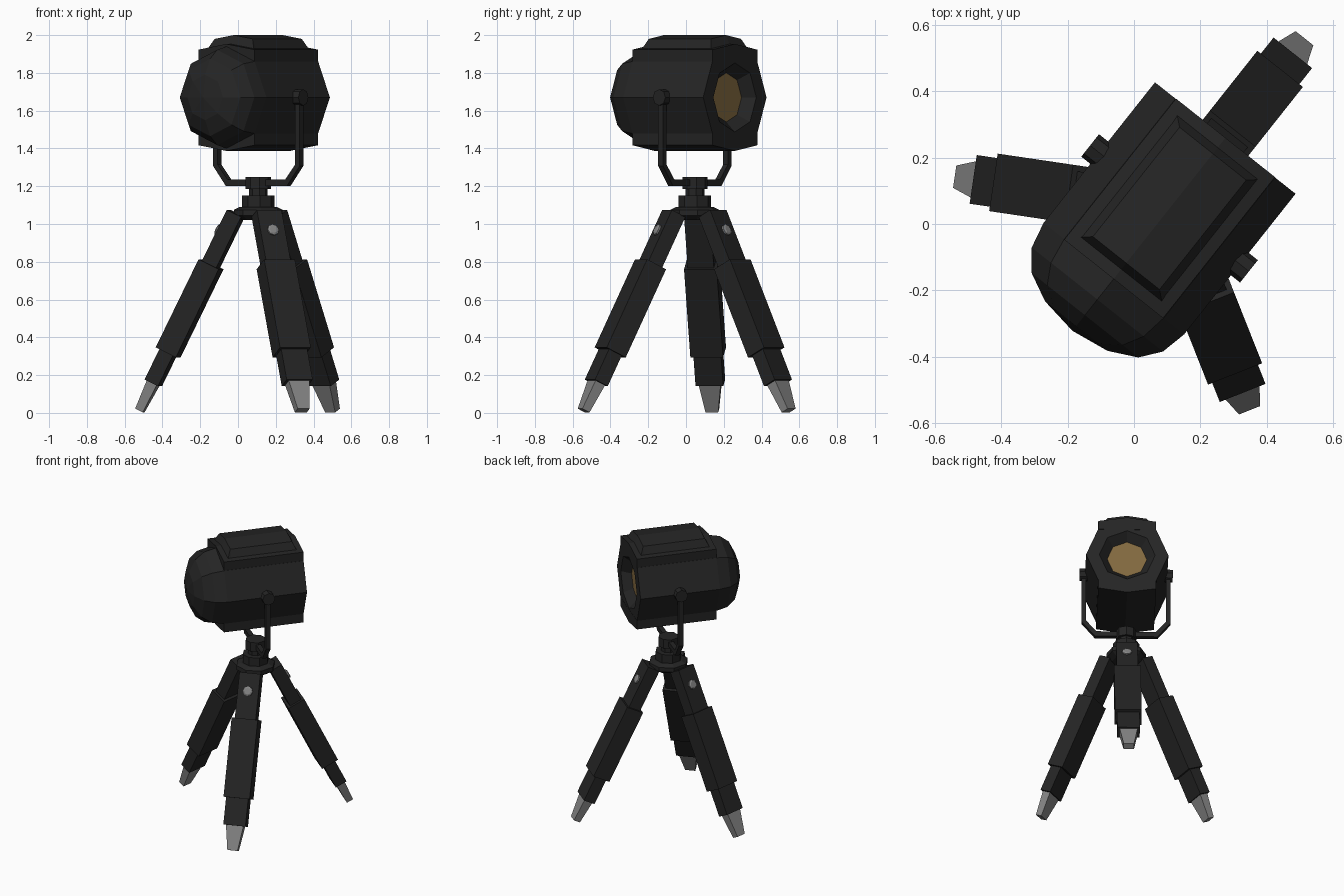
import bpy, bmesh, math
from mathutils import Matrix, Vector

cube = bpy.data.objects.get("Cube")
if cube:
    bpy.data.objects.remove(cube, do_unlink=True)


def material(name, rgb, rough=0.7):
    m = bpy.data.materials.new(name)
    m.use_nodes = True
    color = (*rgb, 1.0)
    m.diffuse_color = color
    bsdf = m.node_tree.nodes["Principled BSDF"]
    bsdf.inputs["Base Color"].default_value = color
    bsdf.inputs["Roughness"].default_value = rough
    return m


BLACK = material("matte black", (0.018, 0.018, 0.018))
METAL = material("grey metal", (0.24, 0.24, 0.24))
AMBER = material("amber lens", (0.22, 0.14, 0.05))

# The lamp axis is local +y; the whole lamp is turned on its stand
BASE = Matrix.Translation((0.107, 0.047, 0)) @ Matrix.Rotation(math.radians(-38.4), 4, 'Z')
HEAD_Z = 1.67
HEAD = BASE @ Matrix.Translation((0, 0, HEAD_Z))


def loft(name, rings, matrix=BASE, mats=(BLACK,), last_cap=0):
    """Join rings of equal point count into a capped flat-shaded solid."""
    bm = bmesh.new()
    loops = [[bm.verts.new(p) for p in ring] for ring in rings]
    n = len(loops[0])
    for a, b in zip(loops, loops[1:]):
        for i in range(n):
            j = (i + 1) % n
            bm.faces.new((a[i], a[j], b[j], b[i]))
    bm.faces.new(loops[0])
    bm.faces.new(loops[-1]).material_index = last_cap
    bmesh.ops.remove_doubles(bm, verts=bm.verts, dist=1e-5)
    bmesh.ops.recalc_face_normals(bm, faces=bm.faces)
    bm.transform(matrix)
    mesh = bpy.data.meshes.new(name)
    bm.to_mesh(mesh)
    bm.free()
    for m in mats:
        mesh.materials.append(m)
    ob = bpy.data.objects.new(name, mesh)
    bpy.context.collection.objects.link(ob)
    return ob


def circle(radius, along, axis, sides=8):
    pts = []
    for k in range(sides):
        a = math.tau * k / sides
        c, s = radius * math.cos(a), radius * math.sin(a)
        pts.append({'X': (along, c, s), 'Y': (c, along, s), 'Z': (c, s, along)}[axis])
    return pts


def rect(w, d, z):
    return [(x * w / 2, y * d / 2, z) for x, y in ((-1, -1), (1, -1), (1, 1), (-1, 1))]


def profile(points, y):
    return [(x, y, z) for x, z in points]


# Lamp housing: domed back, octagonal barrel, recessed front with lens
housing = [(-0.47, 0.002), (-0.452, 0.12), (-0.41, 0.205), (-0.35, 0.252),
           (-0.27, 0.27), (0.27, 0.27), (0.27, 0.183), (0.212, 0.13)]
loft("lamp_housing", [circle(r, y, 'Y') for y, r in housing], HEAD, (BLACK, AMBER), 1)

# Raised covers along the top and the bottom of the barrel
cover = [(-0.19, 0.191), (-0.19, 0.253), (0, 0.283), (0.19, 0.253), (0.19, 0.191)]
for name, sign in (("top_cover", 1), ("bottom_cover", -1)):
    pts = [(x, z * sign) for x, z in cover]
    loft(name, [profile(pts, y) for y in (-0.271, 0.271)], HEAD)

# Vent lid with sloped sides and a shallow ridge
low = [(-0.157, 0.25), (-0.157, 0.255), (0, 0.28), (0.157, 0.255), (0.157, 0.25)]
high = [(-0.157, 0.25), (-0.128, 0.31), (0, 0.33), (0.128, 0.31), (0.157, 0.25)]
loft("vent_lid", [profile(p, y) for p, y in
                  ((low, -0.235), (high, -0.21), (high, 0.21), (low, 0.235))], HEAD)

# U-shaped yoke
outer = [(0.292, 1.67), (0.292, 1.307), (0.205, 1.2)]
inner = [(0.262, 1.67), (0.262, 1.315), (0.195, 1.236)]
yoke = (outer + [(-x, z) for x, z in reversed(outer)]
        + [(-x, z) for x, z in inner] + list(reversed(inner)))
loft("yoke", [profile(yoke, y) for y in (-0.016, 0.016)])

# Tilt knobs
for name, sign in (("left_knob", 1), ("right_knob", -1)):
    loft(name, [circle(0.043, sign * x, 'X') for x in (0.24, 0.305)], HEAD)

# Swivel column and tripod hub
hub = [(1.02, 0.09), (1.045, 0.13), (1.075, 0.13), (1.09, 0.1), (1.09, 0.087),
       (1.15, 0.087), (1.15, 0.05), (1.185, 0.05), (1.185, 0.067), (1.25, 0.067)]
loft("swivel_hub", [circle(r, z, 'Z') for z, r in hub])

# Tripod legs: sections as (start, end, start size, end size) down the leg
sections = [
    ("upper_leg", 0.0, 0.33, (0.14, 0.085), (0.14, 0.085), BLACK),
    ("middle_leg", 0.30, 0.82, (0.175, 0.12), (0.175, 0.12), BLACK),
    ("lower_leg", 0.80, 1.0, (0.148, 0.08), (0.148, 0.08), BLACK),
    ("foot", 0.99, 1.163, (0.12, 0.06), (0.068, 0.045), METAL),
]
for k in range(3):
    leg = (BASE @ Matrix.Rotation(math.tau * k / 3, 4, 'Z')
           @ Matrix.Translation((0, 0.12, 1.056))
           @ Matrix.Rotation(math.radians(206.2), 4, 'X'))
    for part, start, end, a, b, mat in sections:
        loft(f"{part}_{k + 1}", [rect(*a, start), rect(*b, end)], leg, (mat,))
    # Hinge bolt on the outer face
    bolt = leg @ Matrix.Translation((0, 0, 0.12))
    loft(f"hinge_bolt_{k + 1}",
         [circle(r, y, 'Y') for y, r in ((-0.03, 0.032), (-0.052, 0.032), (-0.058, 0.022))],
         bolt, (METAL,))
